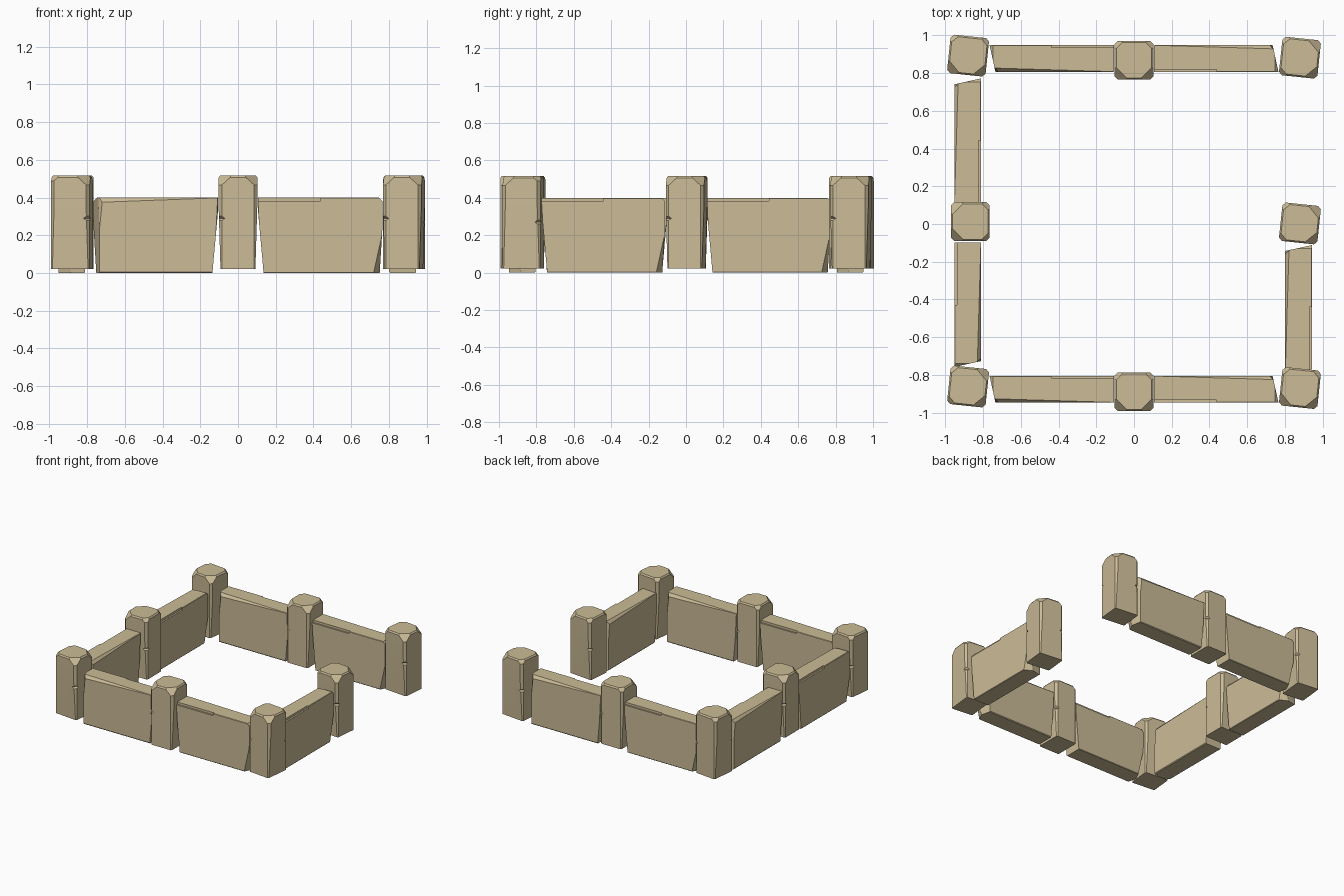
import bpy, bmesh
from math import radians
from mathutils import Matrix, Vector

cube = bpy.data.objects.get("Cube")
if cube:
    bpy.data.objects.remove(cube)

stone = bpy.data.materials.new("tan_stone")
stone.use_nodes = True
COLOUR = (0.60, 0.50, 0.31, 1)
stone.diffuse_color = COLOUR
bsdf = next(n for n in stone.node_tree.nodes if n.type == 'BSDF_PRINCIPLED')
bsdf.inputs["Base Color"].default_value = COLOUR
bsdf.inputs["Roughness"].default_value = 0.9


def block(size, z0):
    """Plain box standing on z0."""
    bm = bmesh.new()
    sx, sy, sz = size
    bmesh.ops.create_cube(bm, size=1, matrix=Matrix.Translation((0, 0, z0 + sz / 2)) @ Matrix.Diagonal((sx, sy, sz, 1)))
    return bm


def chip(bm, point, normal):
    """Slice a flat chip off the block and close the cut."""
    geom = bm.verts[:] + bm.edges[:] + bm.faces[:]
    bmesh.ops.bisect_plane(bm, geom=geom, plane_co=point, plane_no=Vector(normal).normalized(), clear_outer=True)
    rim = [e for e in bm.edges if e.is_boundary]
    if rim:
        bmesh.ops.holes_fill(bm, edges=rim, sides=0)
    bmesh.ops.recalc_face_normals(bm, faces=bm.faces[:])


def to_object(bm, name):
    mesh = bpy.data.meshes.new(name)
    bm.to_mesh(mesh)
    bm.free()
    mesh.materials.append(stone)
    obj = bpy.data.objects.new(name, mesh)
    bpy.context.collection.objects.link(obj)
    return obj


def carve(obj, cutters):
    """Cut boxes (location, size, turn about z, tilt) out of the object."""
    for loc, size, turn, tilt in cutters:
        bm = bmesh.new()
        bmesh.ops.create_cube(bm, size=1, matrix=Matrix.Translation(loc) @ Matrix.Rotation(radians(turn), 4, 'Z')
                              @ Matrix.Rotation(radians(tilt), 4, 'X') @ Matrix.Diagonal((*size, 1)))
        cutter = to_object(bm, "cutter")
        cutter.hide_render = True
        mod = obj.modifiers.new("carve", 'BOOLEAN')
        mod.operation, mod.solver, mod.object = 'DIFFERENCE', 'EXACT', cutter
        bpy.context.view_layer.update()
        graph = bpy.context.evaluated_depsgraph_get()
        mesh = bpy.data.meshes.new_from_object(obj.evaluated_get(graph))
        obj.modifiers.clear()
        obj.data = mesh
        bpy.data.objects.remove(cutter)


def place(mesh, name, x, y, turn):
    obj = bpy.data.objects.new(name, mesh)
    obj.location = (x, y, 0)
    obj.rotation_euler.z = radians(turn)
    bpy.context.collection.objects.link(obj)


# Post: worn square pillar with chipped corners and a nick on two edges
bm = block((0.205, 0.205, 0.495), 0.022)
for sx in (-1, 1):
    for sy in (-1, 1):
        chip(bm, (sx * 0.094, sy * 0.094, 0.3), (sx, sy, 0))
        inset = 0.072 if sy < 0 else 0.084
        chip(bm, (sx * inset, sy * inset, 0.507), (sx, sy, 1.1))
    chip(bm, (sx * 0.094, 0, 0.517), (sx, 0, 0.8))
    chip(bm, (0, sx * 0.094, 0.517), (0, sx, 0.8))
chip(bm, (-0.1025, 0, 0.34), (-1, 0, -0.03))
chip(bm, (0.1025, 0, 0.36), (1, 0, -0.03))
post = to_object(bm, "post_pattern")
carve(post, [((-0.106, -0.106, 0.29), (0.12, 0.04, 0.04), -45, 45),
             ((0.106, 0.106, 0.27), (0.12, 0.04, 0.04), -45, 45)])

# Slab: long low stone with a slanted end, worn ends and a long top chip
bm = block((0.665, 0.142, 0.4), 0)
chip(bm, (0.328, -0.07, 0.2), (1, 0.22, 0))
chip(bm, (0.31, 0, 0.4), (1, 0, 0.9))
chip(bm, (0.325, 0, 0.19), (1, 0, -0.06))
chip(bm, (0.325, -0.071, 0.2), (1, -0.5, -0.22))
chip(bm, (0.30, 0.071, 0.2), (1, 0.9, 0.1))
chip(bm, (-0.332, 0, 0.33), (-1, 0, -0.09))
chip(bm, (-0.328, -0.071, 0.3), (-1, -0.5, -0.05))
chip(bm, (-0.325, 0.071, 0.3), (-1, 0.6, -0.05))
chip(bm, (0, 0.060, 0.4), (0.03, 1, 0.8))
chip(bm, (0, -0.068, 0.4), (0, -1, 1))
chip(bm, (0, 0.066, 0), (0, 1, -0.8))
chip(bm, (0, -0.068, 0), (0, -1, -0.8))
slab = to_object(bm, "slab_pattern")
carve(slab, [((-0.17, -0.073, 0.402), (0.34, 0.03, 0.04), 0, 0)])

for pattern in (post, slab):
    for o in bpy.context.selected_objects:
        o.select_set(False)
    pattern.select_set(True)
    bpy.context.view_layer.objects.active = pattern
    bpy.ops.object.shade_smooth_by_angle(angle=radians(20))

# Posts around the enclosure: name, x, y, turn
for name, x, y, turn in [
        ("front_right_post", -0.88, -0.862, 84), ("front_middle_post", 0, -0.89, 0),
        ("front_left_post", 0.88, -0.87, -6), ("left_middle_post", 0.88, 0.003, 84),
        ("back_left_post", 0.88, 0.882, 84), ("back_middle_post", 0, 0.868, 0),
        ("back_right_post", -0.88, 0.893, -6), ("right_middle_post", -0.868, 0.013, -90)]:
    place(post.data, name, x, y, turn)

# Wall slabs, leaving one opening on the back half of the left side
for name, x, y, turn in [
        ("front_right_slab", -0.438, -0.876, 180), ("front_left_slab", 0.438, -0.876, 0),
        ("back_right_slab", -0.438, 0.878, 180), ("back_left_slab", 0.438, 0.878, 0),
        ("right_back_slab", -0.882, 0.444, 90), ("right_front_slab", -0.882, -0.43, -90),
        ("left_front_slab", 0.873, -0.44, 90)]:
    place(slab.data, name, x, y, turn)

for pattern in (post, slab):
    bpy.data.objects.remove(pattern)
